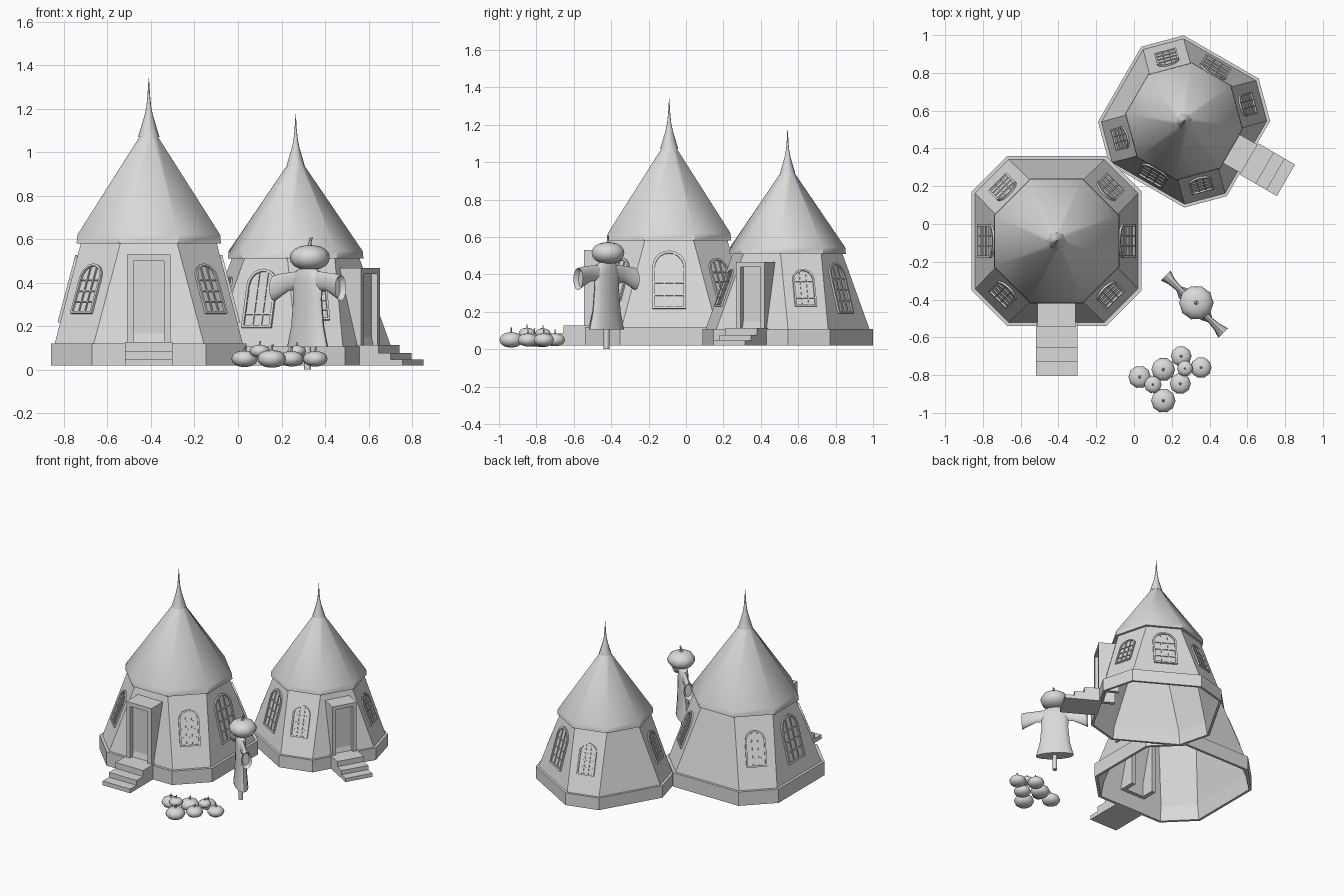
import bpy
import bmesh
from math import sin, cos, pi, radians, sqrt
from mathutils import Matrix, Vector

cube = bpy.data.objects.get("Cube")
if cube:
    bpy.data.objects.remove(cube, do_unlink=True)

grey = bpy.data.materials.new("plain_grey")
grey.use_nodes = True
grey.diffuse_color = (0.7, 0.7, 0.7, 1)
grey.node_tree.nodes["Principled BSDF"].inputs["Base Color"].default_value = (0.7, 0.7, 0.7, 1)


def finish(name, bm, matrix, smooth=None):
    """Turn a bmesh into a placed object."""
    bmesh.ops.recalc_face_normals(bm, faces=bm.faces)
    bm.transform(matrix)
    mesh = bpy.data.meshes.new(name)
    bm.to_mesh(mesh)
    bm.free()
    mesh.materials.append(grey)
    obj = bpy.data.objects.new(name, mesh)
    bpy.context.collection.objects.link(obj)
    if smooth:
        bpy.ops.object.select_all(action='DESELECT')
        obj.select_set(True)
        bpy.context.view_layer.objects.active = obj
        bpy.ops.object.shade_smooth_by_angle(angle=radians(smooth))
    return obj


def loft(bm, rings, cap=False, loop=False):
    """Bridge equal rings of points with quads."""
    rows = [[bm.verts.new(p) for p in ring] for ring in rings]
    n = len(rows[0])
    pairs = list(zip(rows, rows[1:]))
    if loop:
        pairs.append((rows[-1], rows[0]))
    for a, b in pairs:
        for i in range(n):
            j = (i + 1) % n
            bm.faces.new((a[i], a[j], b[j], b[i]))
    if cap:
        bm.faces.new(rows[0])
        bm.faces.new(rows[-1])


def box(bm, low, high):
    size = Vector(high) - Vector(low)
    mid = (Vector(high) + Vector(low)) / 2
    bmesh.ops.create_cube(bm, size=1, matrix=Matrix.Translation(mid) @ Matrix.Diagonal((*size, 1)))


def octagon(a, h, z):
    """Octagon with apothem a and half side h on the main sides."""
    quarter = [(a, -h), (a, h)]
    pts = []
    for k in range(4):
        c, s = round(cos(k * pi / 2)), round(sin(k * pi / 2))
        pts += [(x * c - y * s, x * s + y * c, z) for x, y in quarter]
    return pts


def circle(r, z, n, rib=0.0):
    return [(r * (1 - rib * (i % 2)) * cos(2 * pi * i / n),
             r * (1 - rib * (i % 2)) * sin(2 * pi * i / n), z) for i in range(n)]


def arch(w, low, spring, z):
    """Round-headed outline."""
    head = [(w * cos(pi * i / 10), spring + w * sin(pi * i / 10), z) for i in range(11)]
    return [(-w, low, z), (w, low, z)] + head


def window(name, hut, angle, foot, scale):
    """Arched frame, pane and glazing bars lying on a sloping wall."""
    c, s = cos(angle), sin(angle)
    lean = (foot - 0.31) / 0.46
    across = Vector((-s, c, 0))
    up = Vector((-lean * c, -lean * s, 1)).normalized()
    out = across.cross(up)
    r = foot - lean * 0.25
    place = Matrix((across, up, out)).transposed().to_4x4()
    place.translation = Vector((r * c, r * s, 0.35))
    bm = bmesh.new()
    low, spring, w, t = -0.16, 0.07, 0.09, 0.014
    inner = (w - t, low + t, spring)
    loft(bm, [arch(w, low, spring, -0.005), arch(w, low, spring, 0.013),
              arch(*inner, 0.013), arch(*inner, 0.003)])
    bm.faces.new([bm.verts.new(p) for p in arch(*inner, 0.003)])
    for x in (-0.026, 0.026):
        top = spring + sqrt((w - t) ** 2 - x * x)
        box(bm, (x - 0.004, low + t, 0), (x + 0.004, top, 0.009))
    for y in (-0.085, -0.015, 0.055):
        box(bm, (t - w, y - 0.004, 0), (w - t, y + 0.004, 0.009))
    finish(name, bm, hut @ place @ Matrix.Diagonal((scale, scale, 1, 1)))


def hut(label, x, y, turn, scale):
    m = (Matrix.Translation((x, y, 0.02)) @ Matrix.Rotation(radians(turn), 4, 'Z')
         @ Matrix.Scale(scale, 4))
    # Plinth and leaning walls, hollow inside
    bm = bmesh.new()
    loft(bm, [octagon(*p) for p in (
        (0.45, 0.262, 0), (0.45, 0.262, 0.1), (0.432, 0.253, 0.1), (0.31, 0.128, 0.57),
        (0.295, 0.122, 0.57), (0.415, 0.245, 0.1), (0.432, 0.253, 0))], loop=True)
    finish(label + "_walls", bm, m)
    # Roof with a straight eave
    bm = bmesh.new()
    loft(bm, [octagon(a, a * 0.4142, z) for a, z in (
        (0.29, 0.56), (0.332, 0.56), (0.328, 0.6), (0.036, 1.06))])
    finish(label + "_roof", bm, m, 40)
    # Finial
    bm = bmesh.new()
    loft(bm, [circle(r, z, 8) for r, z in (
        (0.049, 1.05), (0.019, 1.15), (0.011, 1.19), (0.006, 1.24), (0.001, 1.32))], cap=True)
    finish(label + "_finial", bm, m, 50)
    # Door surround and recessed door
    bm = bmesh.new()
    for side in (-1, 1):
        xs = sorted((side * 0.1, side * 0.07))
        box(bm, (xs[0], -0.455, 0.1), (xs[1], -0.3, 0.51))
    box(bm, (-0.07, -0.455, 0.48), (0.07, -0.3, 0.51))
    finish(label + "_door_surround", bm, m)
    bm = bmesh.new()
    box(bm, (-0.07, -0.42, 0.1), (0.07, -0.39, 0.48))
    finish(label + "_door", bm, m)
    # Steps
    bm = bmesh.new()
    for back, front, top in ((-0.43, -0.565, 0.108), (-0.565, -0.64, 0.065), (-0.64, -0.712, 0.03)):
        box(bm, (-0.11, front, 0), (0.11, back, top))
    finish(label + "_steps", bm, m)
    # Windows on every wall but the front and back
    for k in (0, 1, 3, 4, 5, 7):
        foot, size = (0.484, 0.76) if k % 2 else (0.432, 1)
        window(f"{label}_window_{k}", m, k * pi / 4, foot, size)


hut("large_hut", -0.41, -0.09, 0, 1)
hut("small_hut", 0.265, 0.543, 60, 0.875)


def pumpkin(name, x, y, z, r, squash=0.62):
    """Ribbed pumpkin with a bent stem."""
    bm = bmesh.new()
    rings = []
    for i in range(9):
        a = -pi / 2 + pi * (i + 0.5) / 9
        rings.append(circle(cos(a) ** 0.8, squash * sin(a), 20, 0.06))
    loft(bm, rings, cap=True)
    stem = []
    for rad, h, dx in ((0.16, 0.55, 0), (0.08, 0.7, 0), (0.07, 0.85, 0.03), (0.08, 1.0, 0.08)):
        stem.append([(px + dx, py, pz) for px, py, pz in circle(rad, h, 6)])
    loft(bm, stem, cap=True)
    finish(name, bm, Matrix.Translation((x, y, z)) @ Matrix.Scale(r, 4), 50)


# Pumpkin heap
heap = [(0.03, -0.81, 0.05, 0.06), (0.155, -0.77, 0.05, 0.063), (0.155, -0.935, 0.05, 0.065),
        (0.25, -0.7, 0.05, 0.055), (0.245, -0.845, 0.05, 0.056), (0.355, -0.76, 0.05, 0.056),
        (0.1, -0.85, 0.085, 0.046), (0.27, -0.765, 0.085, 0.042)]
for i, spot in enumerate(heap):
    pumpkin(f"pumpkin_{i + 1}", *spot)

# Scarecrow: pumpkin head on a pole with a wide-sleeved shirt
pumpkin("scarecrow_head", 0.33, -0.417, 0.515, 0.092)
stand = Matrix.Translation((0.32, -0.425, 0)) @ Matrix.Rotation(radians(-45), 4, 'Z')

bm = bmesh.new()
loft(bm, [circle(0.016, z, 8) for z in (0, 0.48)], cap=True)
finish("scarecrow_pole", bm, stand, 50)

bm = bmesh.new()
loft(bm, [[(x * a, y * b, z) for x, y, z in circle(1, h, 16)] for a, b, h in (
    (0.125, 0.045, 0.105), (0.1, 0.038, 0.2), (0.088, 0.034, 0.32),
    (0.092, 0.032, 0.41), (0.07, 0.026, 0.455), (0.025, 0.02, 0.47))], cap=True)
finish("scarecrow_shirt", bm, stand, 50)

for label, side in (("left", 1), ("right", -1)):
    bm = bmesh.new()
    loft(bm, [[(side * u, y * b, mid + x * h) for x, y, z in circle(1, 0, 12)]
              for u, mid, h, b in ((0.04, 0.41, 0.045, 0.022), (0.12, 0.405, 0.042, 0.016),
                                   (0.17, 0.39, 0.052, 0.022), (0.215, 0.375, 0.06, 0.036),
                                   (0.19, 0.375, 0.045, 0.022))], cap=True)
    finish(f"scarecrow_{label}_sleeve", bm, stand, 50)
